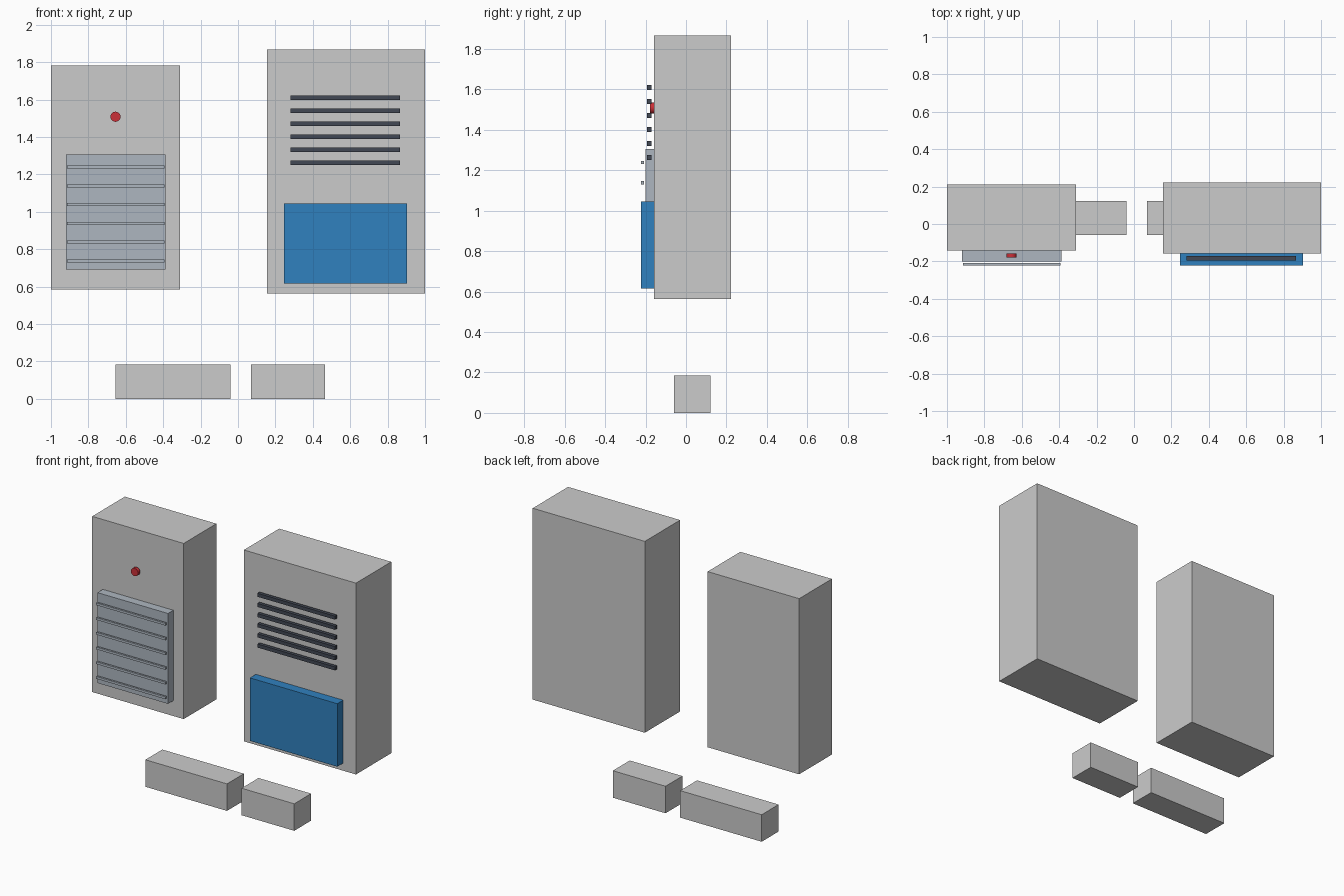
import bpy
import math

if "Cube" in bpy.data.objects:
    bpy.data.objects.remove(bpy.data.objects["Cube"])


def material(name, rgb):
    m = bpy.data.materials.new(name)
    m.diffuse_color = (*rgb, 1.0)
    m.use_nodes = True
    m.node_tree.nodes["Principled BSDF"].inputs["Base Color"].default_value = m.diffuse_color
    return m


def box(name, x, y, z, mat=None):
    """Box from (min, max) ranges on each axis."""
    bpy.ops.mesh.primitive_cube_add(size=1)
    ob = bpy.context.object
    ob.name = name
    ob.location = [(a + b) / 2 for a, b in (x, y, z)]
    ob.scale = [b - a for a, b in (x, y, z)]
    if mat:
        ob.data.materials.append(mat)
    return ob


blue = material("blue", (0.03, 0.22, 0.52))
dark = material("dark_slate", (0.055, 0.065, 0.09))
red = material("red", (0.6, 0.03, 0.04))
steel = material("steel", (0.42, 0.47, 0.53))

# Left cabinet with its louvre panel
box("left_cabinet", (-1.0, -0.31), (-0.142, 0.21), (0.585, 1.782))
box("louvre_panel", (-0.92, -0.388), (-0.2, -0.142), (0.69, 1.306), steel)
for i in range(6):
    z = 0.737 + i * 0.1003
    box(f"louvre_slat_{i + 1}", (-0.914, -0.393), (-0.222, -0.209), (z - 0.008, z + 0.008), steel)

# Round button on the left cabinet
bpy.ops.mesh.primitive_cylinder_add(vertices=24, radius=0.027, depth=0.022,
                                    location=(-0.655, -0.168, 1.508),
                                    rotation=(math.pi / 2, 0, 0))
button = bpy.context.object
button.name = "button"
button.data.materials.append(red)
bpy.ops.object.shade_smooth_by_angle()

# Right cabinet with vent bars and lower door
box("right_cabinet", (0.155, 1.0), (-0.158, 0.222), (0.564, 1.868))
box("lower_door", (0.245, 0.904), (-0.222, -0.158), (0.616, 1.045), blue)
for i in range(6):
    z = 1.263 + i * 0.0692
    box(f"vent_bar_{i + 1}", (0.282, 0.867), (-0.194, -0.171), (z - 0.012, z + 0.012), dark)

# Floor blocks
box("left_floor_block", (-0.656, -0.041), (-0.06, 0.122), (0, 0.184))
box("right_floor_block", (0.069, 0.466), (-0.06, 0.122), (0, 0.184))
